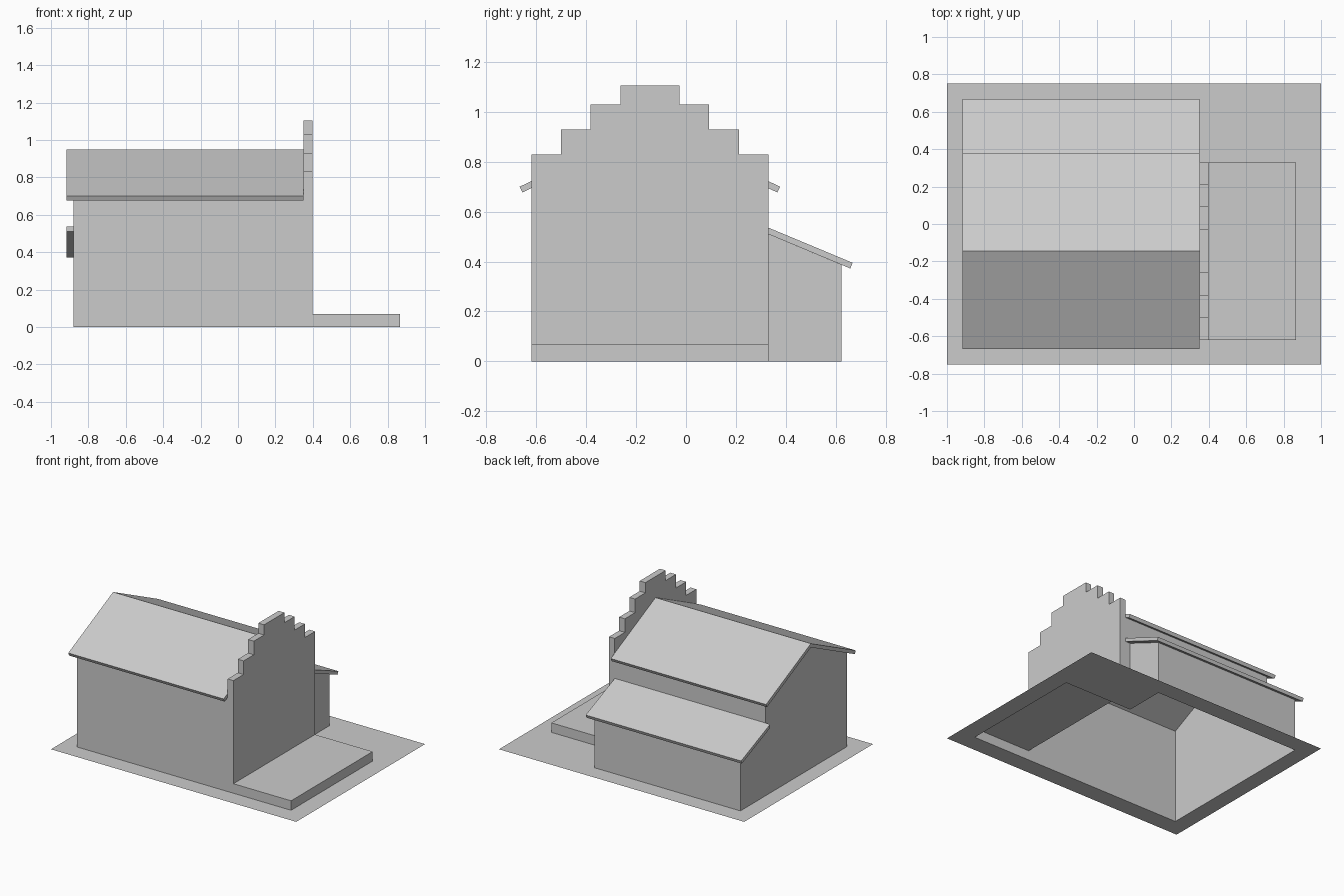
import bpy

if "Cube" in bpy.data.objects:
    bpy.data.objects.remove(bpy.data.objects["Cube"])

# Key planes: left, parapet inner, gable outer, lean-to end, terrace end
L, P, R, A, D = -0.88, 0.35, 0.397, 0.31, 0.867
# front wall, back wall, lean-to back wall, ridge
F, B, K, M = -0.62, 0.33, 0.623, -0.145
EAVE, RIDGE, LOW, MID, DECK = 0.695, 0.922, 0.387, 0.51, 0.07


def build(name, polys, fix_normals=True):
    import bmesh
    bm = bmesh.new()
    for poly in polys:
        bm.faces.new([bm.verts.new(p) for p in poly])
    bmesh.ops.remove_doubles(bm, verts=bm.verts, dist=1e-5)
    if fix_normals:
        bmesh.ops.recalc_face_normals(bm, faces=bm.faces)
    mesh = bpy.data.meshes.new(name)
    bm.to_mesh(mesh)
    bm.free()
    ob = bpy.data.objects.new(name, mesh)
    bpy.context.collection.objects.link(ob)
    return ob


def at_x(x, pts):
    return [(x, y, z) for y, z in pts]


def at_y(y, pts):
    return [(x, y, z) for x, z in pts]


def sides(pts, x0, x1, closed=True):
    # quads joining a y-z profile at x0 to the same profile at x1
    pairs = list(zip(pts, pts[1:] + pts[:1]))
    if not closed:
        pairs = pairs[:-1]
    return [[(x0, *a), (x1, *a), (x1, *b), (x0, *b)] for a, b in pairs]


def prism(name, pts, x0, x1):
    return build(name, [at_x(x0, pts), at_x(x1, pts)] + sides(pts, x0, x1))


# Ground sheet, open under the building
build("ground_sheet", [
    [(-1, -.75, 0), (1, -.75, 0), (1, F, 0), (D, F, 0), (L, F, 0), (-1, F, 0)],
    [(x, y, 0) for x, y in [(-1, F), (L, F), (L, K), (A, K), (A, B), (D, B),
                            (D, F), (1, F), (1, .75), (-1, .75)]],
], False)

# Crow-stepped outline, mirrored about the ridge line
half = [(F, .83), (-.502, .83), (-.502, .93), (-.383, .93),
        (-.383, 1.03), (-.263, 1.03), (-.263, 1.105)]
steps = half + [(2 * M - y, z) for y, z in reversed(half)]

# Walls, stepped gable and terrace as one shell without a floor
front = [(L, 0), (D, 0), (D, DECK), (R, DECK), (R, .83), (P, .83), (P, EAVE), (L, EAVE)]
back = [(A, 0)] + front[1:] + [(L, MID), (A, MID)]
left = [(F, 0), (K, 0), (K, LOW), (B, MID), (B, EAVE), (M, RIDGE), (F, EAVE)]
lean = [(B, 0), (K, 0), (K, LOW), (B, MID)]
build("house_walls", [
    at_y(F, front), at_y(B, back), at_x(L, left), at_x(A, lean),
    at_y(K, [(L, 0), (A, 0), (A, LOW), (L, LOW)]),
    at_x(R, steps + [(B, DECK), (F, DECK)]),
    at_x(P, steps + [(B, EAVE), (M, RIDGE), (F, EAVE)]),
    at_x(D, [(F, 0), (B, 0), (B, DECK), (F, DECK)]),
    [(R, F, DECK), (D, F, DECK), (D, B, DECK), (R, B, DECK)],
] + sides(steps, P, R, closed=False))

# Main roof: chevron slab with square-cut eaves
prism("main_roof", [(M - .522, .70), (M, .95), (M + .522, .70),
                    (M + .511, .677), (M, RIDGE), (M - .511, .677)], -.917, P)

# Lean-to roof slab
prism("lean_to_roof", [(B, .536), (.668, .395), (.659, .372), (B, MID)], -.917, P)
